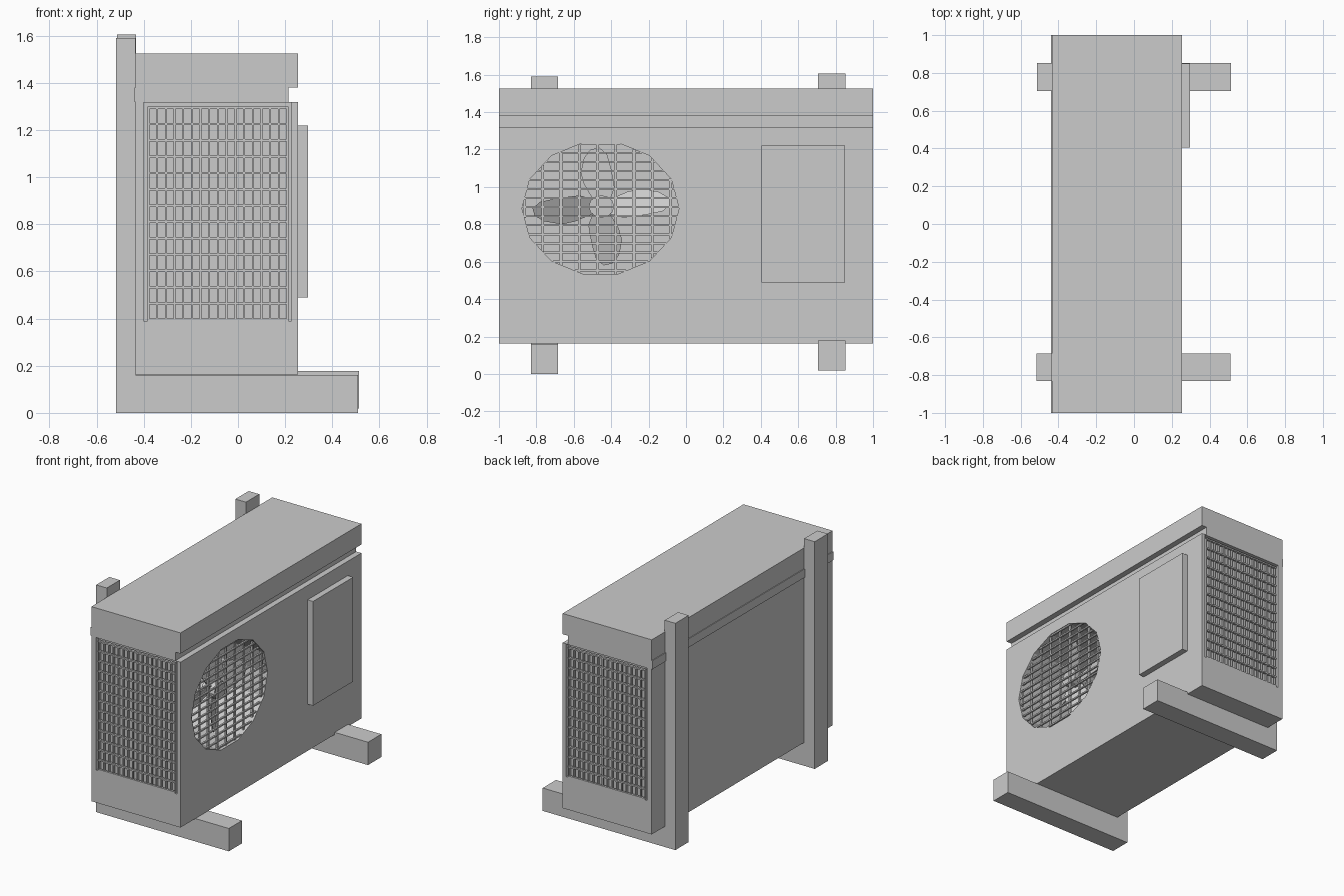
import bpy, bmesh, math

if "Cube" in bpy.data.objects:
    bpy.data.objects.remove(bpy.data.objects["Cube"])

def finish(name, bm):
    bmesh.ops.recalc_face_normals(bm, faces=bm.faces)
    me = bpy.data.meshes.new(name)
    bm.to_mesh(me)
    bm.free()
    ob = bpy.data.objects.new(name, me)
    bpy.context.collection.objects.link(ob)
    return ob

def add_box(bm, x, y, z):
    vs = bmesh.ops.create_cube(bm, size=1)['verts']
    for v in vs:
        v.co = [(r[0] + r[1]) / 2 + c * (r[1] - r[0]) for r, c in zip((x, y, z), v.co)]

def box(name, *ranges):
    bm = bmesh.new()
    add_box(bm, *ranges)
    return finish(name, bm)

def add_prism(bm, pts, offset):
    f = bm.faces.new([bm.verts.new(p) for p in pts])
    new = bmesh.ops.extrude_face_region(bm, geom=[f])['geom']
    bmesh.ops.translate(bm, vec=offset, verts=[g for g in new if isinstance(g, bmesh.types.BMVert)])

def prism(name, pts, offset):
    bm = bmesh.new()
    add_prism(bm, pts, offset)
    return finish(name, bm)

def cut(target, cutter):
    cutter.hide_render = True
    mod = target.modifiers.new("cut", 'BOOLEAN')
    mod.operation = 'DIFFERENCE'
    mod.solver = 'EXACT'
    mod.object = cutter
    bpy.context.view_layer.objects.active = target
    bpy.ops.object.modifier_apply(modifier=mod.name)
    bpy.data.objects.remove(cutter)

# Casing with a groove below the lid
profile = [(-.435, .163), (.255, .163), (.255, 1.32), (.215, 1.32), (.215, 1.38), (.255, 1.38),
           (.255, 1.525), (-.435, 1.525), (-.435, 1.38), (-.44, 1.38), (-.44, 1.32), (-.435, 1.32)]
casing = prism("casing", [(x, -1, z) for x, z in profile], (0, 2, 0))

# Fan opening: deep 14-sided oval recess
CY, CZ, RY, RZ, N = -.457, .885, .42, .36, 14
oval = [(CY + RY * math.cos(math.tau * k / N), CZ + RZ * math.sin(math.tau * k / N)) for k in range(N)]
cut(casing, prism("fan_cutter", [(.4, y, z) for y, z in oval], (-.75, 0, 0)))

# Vent pockets in both ends
for s in (-1, 1):
    cut(casing, box("vent_cutter", (-.40, .228), sorted((s * .97, s * 1.1)), (.39, 1.318)))

# End grilles
for name, s in (("front_vent_grille", -1), ("back_vent_grille", 1)):
    bm = bmesh.new()
    for i in range(17):
        x = -.38 + i * .59 / 16
        add_box(bm, (x - .004, x + .004), sorted((s * .98, s * .995)), (.39, 1.30))
    for i in range(14):
        z = .395 + i * .90 / 13
        add_box(bm, (-.384, .214), sorted((s * .985, s)), (z - .005, z + .005))
    finish(name, bm)

# Fan guard: bars clipped to the oval opening
def span(v, axis):
    hits = []
    for a, b in zip(oval, oval[1:] + oval[:1]):
        if (a[axis] - v) * (b[axis] - v) < 0:
            t = (v - a[axis]) / (b[axis] - a[axis])
            hits.append(a[1 - axis] + t * (b[1 - axis] - a[1 - axis]))
    return sorted(hits)

bm = bmesh.new()
for k in range(-4, 5):
    y = -.473 + k * .0975
    r = span(y, 0)
    if len(r) == 2:
        add_box(bm, (.23, .242), (y - .007, y + .007), r)
for k in range(-11, 5):
    z = 1.037 + k * .0485
    r = span(z, 1)
    if len(r) == 2:
        add_box(bm, (.238, .25), r, (z - .005, z + .005))
finish("fan_guard", bm)

# Fan: four pitched blades around a hub
FX, FY, FZ = .12, -.452, .895
blade = [(-.04, .04), (-.08, .12), (-.095, .18), (-.08, .26), (-.05, .305), (-.01, .315),
         (.025, .28), (.045, .2), (.06, .1), (.04, .04)]
bm = bmesh.new()
for q in range(4):
    c, s = math.cos(q * math.pi / 2), math.sin(q * math.pi / 2)
    add_prism(bm, [(FX + .5 * v, FY + 1.17 * (v * c - u * s), FZ + v * s + u * c) for v, u in blade],
              (.008, 0, 0))
finish("fan_blades", bm)
hub = [(FX - .04, FY + .068 * math.cos(math.tau * k / 12), FZ + .06 * math.sin(math.tau * k / 12))
       for k in range(12)]
prism("fan_hub", hub, (.1, 0, 0))

# Access panel
box("access_panel", (.25, .297), (.405, .85), (.49, 1.22))

# L-shaped brackets: foot with rear post
for name, y0, y1, dx, dz, top in (("near_bracket", -.83, -.685, 0, 0, 1.59),
                                  ("far_bracket", .705, .852, .003, .018, 1.605)):
    pts = [(-.517, 0), (.51, 0), (.51, .16), (-.435, .16), (-.435, top - dz), (-.517, top - dz)]
    prism(name, [(x + dx, y0, z + dz) for x, z in pts], (0, y1 - y0, 0))
